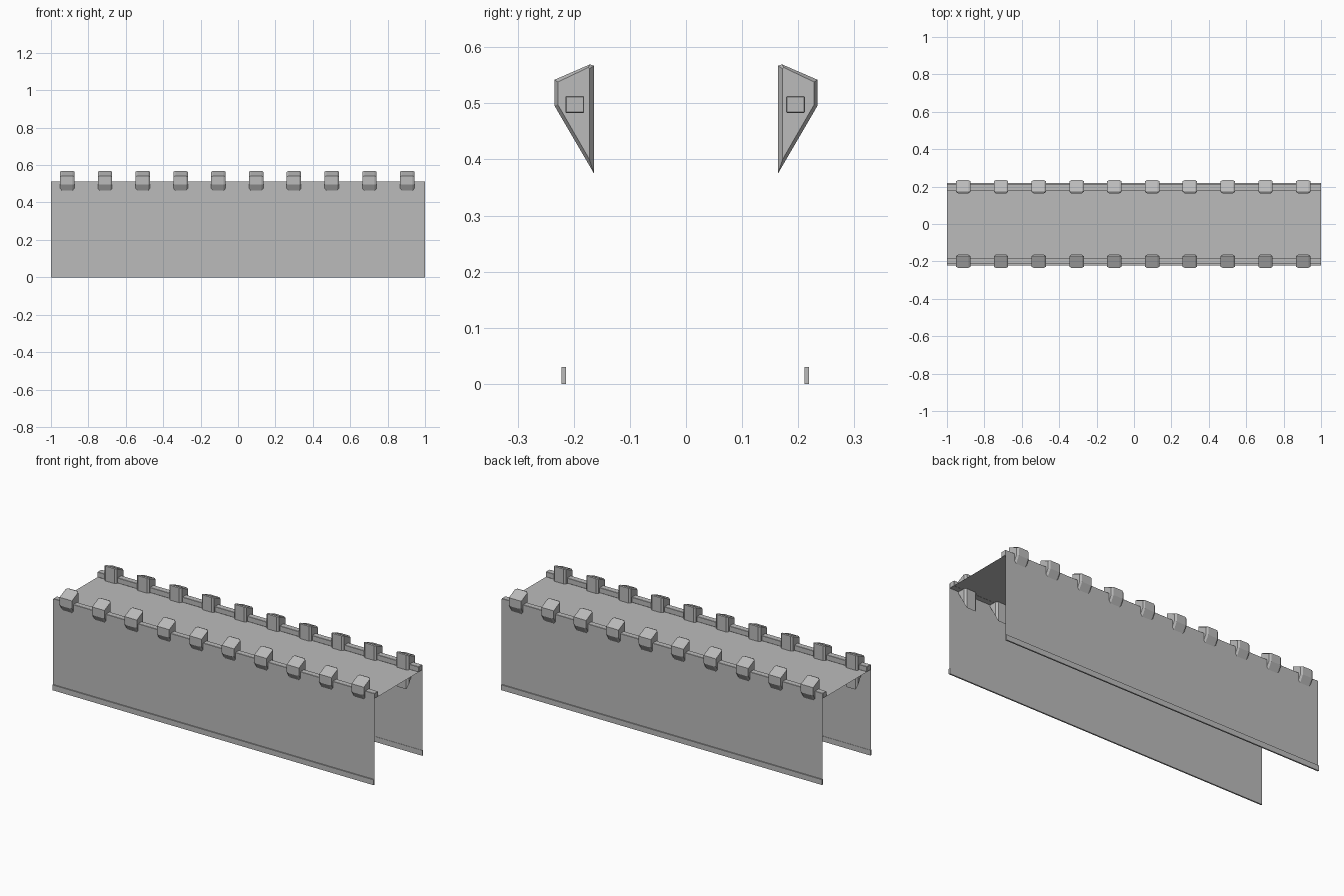
import bpy
import bmesh

cube = bpy.data.objects.get("Cube")
if cube:
    bpy.data.objects.remove(cube, do_unlink=True)

grey = bpy.data.materials.new("plain_grey")
grey.use_nodes = True
grey.diffuse_color = (0.5, 0.5, 0.5, 1)
grey.node_tree.nodes["Principled BSDF"].inputs["Base Color"].default_value = (0.5, 0.5, 0.5, 1)

SHIFT = -0.0015  # the fabric frame sits slightly off centre


def loft(name, rings, closed=True, caps=True):
    """Skin a list of (x, [(y, z), ...]) cross-sections along x."""
    bm = bmesh.new()
    loops = [[bm.verts.new((x, y, z)) for y, z in pts] for x, pts in rings]
    n = len(loops[0])
    for a, b in zip(loops, loops[1:]):
        for i in range(n if closed else n - 1):
            j = (i + 1) % n
            bm.faces.new((a[i], a[j], b[j], b[i]))
    if caps:
        bm.faces.new(loops[0])
        bm.faces.new(loops[-1])
    bmesh.ops.recalc_face_normals(bm, faces=bm.faces)
    mesh = bpy.data.meshes.new(name)
    bm.to_mesh(mesh)
    bm.free()
    mesh.materials.append(grey)
    obj = bpy.data.objects.new(name, mesh)
    bpy.context.collection.objects.link(obj)
    return obj


def bar(name, y0, y1, z0, z1):
    pts = [(y0, z0), (y1, z0), (y1, z1), (y0, z1)]
    return loft(name, [(-1, pts), (1, pts)])


def sheet(name, a, b):
    return loft(name, [(-1, [a, b]), (1, [a, b])], closed=False, caps=False)


# Clip profile and its smaller side face, which together give chamfered rims
outline = [(0.2345, 0.542), (0.2345, 0.496), (0.164, 0.375), (0.164, 0.567), (0.171, 0.5695)]
inset = [(0.2285, 0.538), (0.2285, 0.498), (0.172, 0.40), (0.172, 0.562), (0.174, 0.564)]

for label, s in (("front", -1), ("back", 1)):
    # Top bar, hanging side sheet and bottom hem
    tube = bar(label + "_top_bar", s * 0.18 + SHIFT, s * 0.2133 + SHIFT, 0.483, 0.513)
    bevel = tube.modifiers.new("soft_edges", "BEVEL")
    bevel.width = 0.0015
    y = s * 0.2142 + SHIFT
    sheet(label + "_side_sheet", (y, 0.0), (y, 0.511))
    bar(label + "_hem", s * 0.2125 + SHIFT, s * 0.2205 + SHIFT, 0.0, 0.03)

    # Row of clips over the top bar
    outer = [(s * py, pz) for py, pz in outline]
    inner = [(s * py, pz) for py, pz in inset]
    for i in range(10):
        x = (i - 4.5) * 0.202 - 0.004
        loft(f"{label}_clip_{i + 1}",
             [(x - 0.0385, inner), (x - 0.028, outer), (x + 0.028, outer), (x + 0.0385, inner)])

# Flat roof sheet between the bars
sheet("roof_sheet", (-0.197 + SHIFT, 0.4835), (0.197 + SHIFT, 0.4835))
